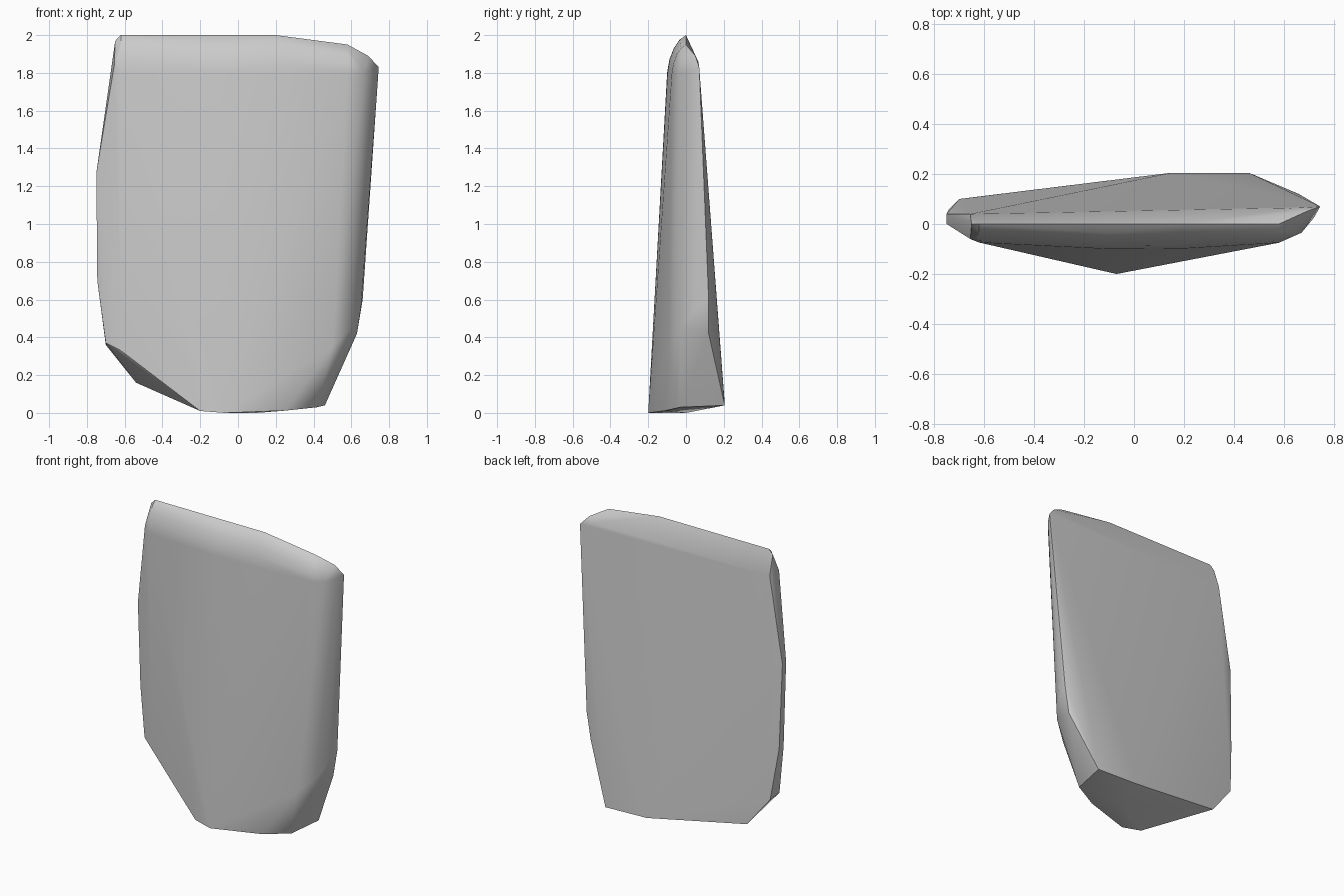
import bpy
import bmesh
import math

# Remove the default object
default_cube = bpy.data.objects.get("Cube")
if default_cube:
    bpy.data.objects.remove(default_cube, do_unlink=True)


def make_material(name, value):
    """One flat grey used in the viewport and in a render."""
    material = bpy.data.materials.new(name)
    colour = (value, value, value, 1)
    material.diffuse_color = colour
    material.use_nodes = True
    shader = material.node_tree.nodes["Principled BSDF"]
    shader.inputs["Base Color"].default_value = colour
    return material


def convex_object(name, points, material):
    """Wrap a convex skin around the outline points of a faceted part."""
    mesh = bpy.data.meshes.new(name)
    bm = bmesh.new()
    for point in points:
        bm.verts.new(point)
    hull = bmesh.ops.convex_hull(bm, input=bm.verts[:])
    spare = set(hull["geom_interior"]) | set(hull["geom_unused"])
    spare_verts = [v for v in spare if isinstance(v, bmesh.types.BMVert)]
    bmesh.ops.delete(bm, geom=spare_verts, context="VERTS")
    bmesh.ops.recalc_face_normals(bm, faces=bm.faces[:])
    bm.to_mesh(mesh)
    bm.free()
    obj = bpy.data.objects.new(name, mesh)
    bpy.context.collection.objects.link(obj)
    mesh.materials.append(material)
    return obj


# Rounded top edge: one cross-section repeated at several stations
top_profile = [(-.1, 1.8), (-.088, 1.87), (-.065, 1.93), (-.035, 1.975), (0, 2)]
top_stations = [
    # x, depth factor, drop of the crest
    (-.62, .74, 0),
    (-.1, 1, 0),
    (.2, .98, 0),
    (.58, .75, .05),
]
top_edge = [
    (x, y * depth, z - drop * (z - 1.8) / .2)
    for x, depth, drop in top_stations
    for y, z in top_profile
]

# Small flat end at the upper right-hand corner
upper_corner = [(-.655, .04, 1.84), (-.65, 0, 1.97), (-.655, -.06, 1.84)]

# Thin, nearly straight side
thin_side = [
    (-.75, 0, 1.27), (-.75, .04, 1.27),
    (-.745, .02, .7), (-.74, .06, .7),
    (-.7, .1, .36), (-.7, 0, .37), (-.62, -.04, .33),
]

# Broad rounded side, tapering towards the base
round_side = []
for x, y in [(.67, -.035), (.72, .025), (.742, .07)]:
    round_side.append((x, y, 1.8))
round_side += [
    (.745, .07, 1.83), (.69, .05, 1.89), (.66, .065, 1.86),
    (.66, .12, .6), (.63, .12, .42), (.65, .05, .55),
    (.6, -.03, .45), (.5, -.09, .35),
]

# Pointed base with a sloping underside
base = [
    (-.07, -.2, 0), (-.2, -.17, .01), (.1, 0, 0),
    (.25, -.11, .012), (.42, -.03, .03),
    (.46, .205, .04), (.15, .205, .05), (-.54, .12, .16),
]

stone_grey = make_material("stone grey", .6)
slab = convex_object(
    "tapered_slab",
    top_edge + upper_corner + thin_side + round_side + base,
    stone_grey,
)

# Soft shading across shallow bends, crisp chipped edges elsewhere
bpy.ops.object.select_all(action="DESELECT")
slab.select_set(True)
bpy.context.view_layer.objects.active = slab
bpy.ops.object.shade_smooth_by_angle(angle=math.radians(30))
normals = slab.modifiers.new("even_shading", "WEIGHTED_NORMAL")
normals.keep_sharp = True
